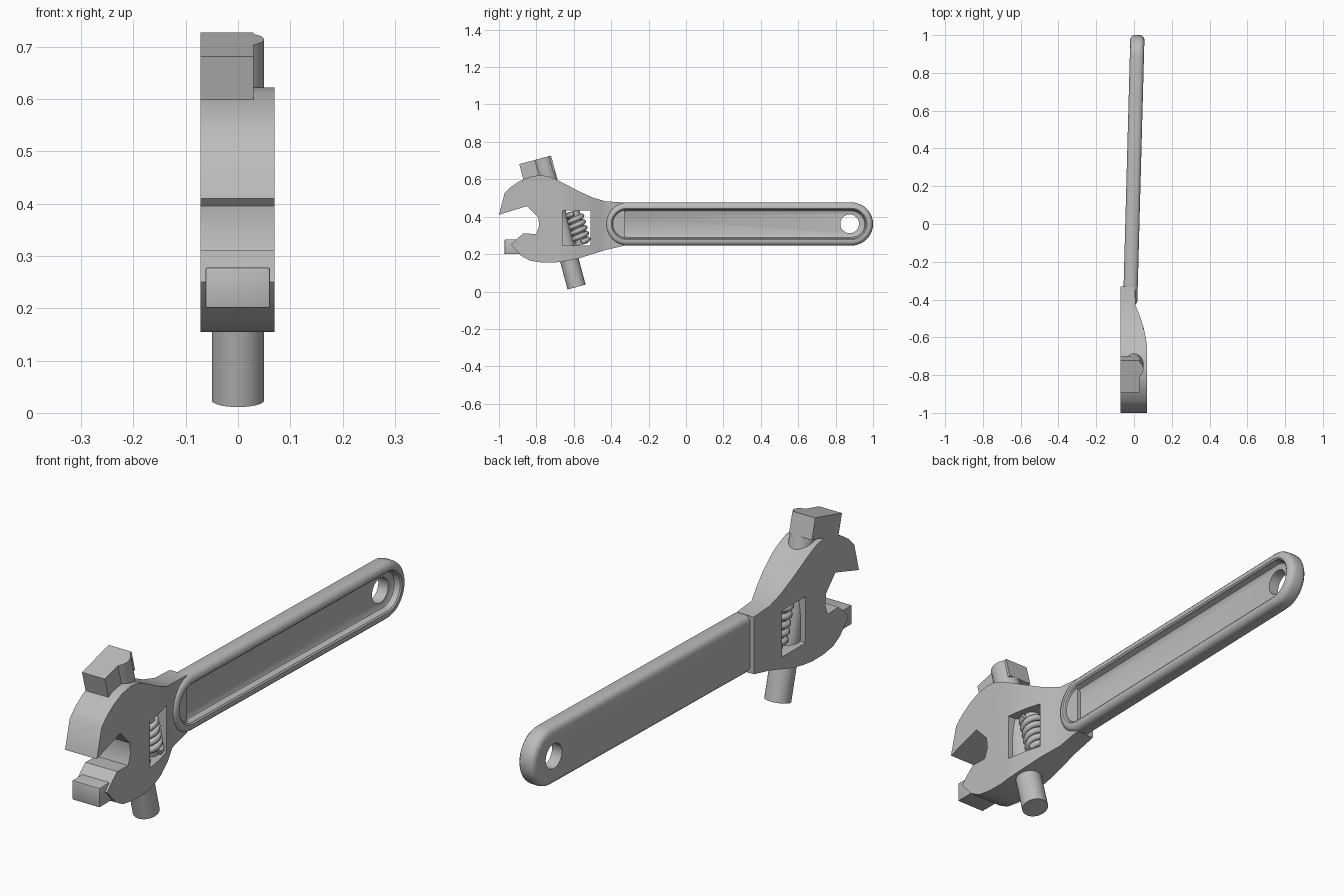
import bpy, bmesh, math
from mathutils import Matrix, Vector

cube = bpy.data.objects.get("Cube")
if cube:
    bpy.data.objects.remove(cube, do_unlink=True)

steel = bpy.data.materials.new("steel_grey")
steel.use_nodes = True
GREY = (0.5, 0.5, 0.5, 1)
steel.diffuse_color = GREY
steel.node_tree.nodes["Principled BSDF"].inputs["Base Color"].default_value = GREY

TILT = math.radians(15)          # lean of the pin and screw towards the front


def finish(name, bm):
    bmesh.ops.recalc_face_normals(bm, faces=bm.faces)
    mesh = bpy.data.meshes.new(name)
    bm.to_mesh(mesh)
    bm.free()
    mesh.materials.append(steel)
    ob = bpy.data.objects.new(name, mesh)
    bpy.context.collection.objects.link(ob)
    return ob


def activate(ob):
    bpy.ops.object.select_all(action='DESELECT')
    ob.select_set(True)
    bpy.context.view_layer.objects.active = ob


def smooth(ob, angle=32):
    activate(ob)
    bpy.ops.object.shade_smooth_by_angle(angle=math.radians(angle))


def prism(name, points, to_3d, low, high):
    """Extrude a 2D outline between two depths."""
    bm = bmesh.new()
    rings = [[bm.verts.new(to_3d(a, b, d)) for a, b in points] for d in (low, high)]
    for ring in rings:
        bm.faces.new(ring)
    n = len(points)
    for i in range(n):
        j = (i + 1) % n
        bm.faces.new((rings[0][i], rings[0][j], rings[1][j], rings[1][i]))
    return finish(name, bm)


def side_on(a, b, d):
    return (d, a, b)


def from_above(a, b, d):
    return (b, a, d)


def box_points(y0, y1, z0, z1):
    return [(y0, z0), (y1, z0), (y1, z1), (y0, z1)]


def cut(ob, tool, operation='DIFFERENCE'):
    mod = ob.modifiers.new("cut", 'BOOLEAN')
    mod.operation, mod.object, mod.solver = operation, tool, 'EXACT'
    activate(ob)
    bpy.ops.object.modifier_apply(modifier=mod.name)
    bpy.data.objects.remove(tool, do_unlink=True)


def bevel(ob, width, segments=2, angle=50):
    mod = ob.modifiers.new("bevel", 'BEVEL')
    mod.width, mod.segments = width, segments
    mod.limit_method, mod.angle_limit = 'ANGLE', math.radians(angle)
    activate(ob)
    bpy.ops.object.modifier_apply(modifier=mod.name)


def rod(name, radius, length, centre, sides=32):
    bm = bmesh.new()
    bmesh.ops.create_cone(bm, cap_ends=True, segments=sides, radius1=radius,
                          radius2=radius, depth=length)
    ob = finish(name, bm)
    ob.matrix_world = Matrix.Translation(centre) @ Matrix.Rotation(TILT, 4, 'X')
    return ob


# Head: side outline, thinned towards the handle by a plan outline
outline = [(-1.0, .41), (-.97, .525), (-.935, .56), (-.89, .59), (-.84, .612), (-.785, .622),
           (-.74, .617), (-.70, .602), (-.57, .535), (-.50, .503), (-.43, .482), (-.33, .476),
           (-.33, .245), (-.43, .222), (-.57, .178), (-.64, .163), (-.70, .155), (-.77, .155),
           (-.835, .165), (-.88, .19), (-.935, .25), (-.90, .285), (-.87, .31), (-.80, .308),
           (-.785, .35), (-.79, .395), (-.85, .457)]
head = prism("head", outline, side_on, -.072, .07)
plan = [(-1.1, -.1), (-.32, -.1), (-.32, .004), (-.43, .008), (-.46, .02), (-.50, .036),
        (-.57, .056), (-.62, .065), (-.66, .07), (-.72, .08), (-1.1, .08)]
cut(head, prism("plan_block", plan, from_above, 0, 1), 'INTERSECT')
cut(head, prism("window_block", box_points(-.66, -.51, .246, .433), side_on, -.2, .2))
smooth(head)

# Handle: concentric rounded loops from the back, over the rim, into the recess
LOOPS = [(.090, -.0375), (.104, -.034), (.112, -.026), (.115, -.015), (.115, .015),
         (.112, .026), (.104, .034), (.094, .0375), (.084, .0375), (.078, .033),
         (.075, .022), (.071, .012), (.062, .007)]
HALF, ARC = .60, 20
bm = bmesh.new()
rings = []
for radius, x in LOOPS:
    ring = []
    for end in (0, 1):
        for k in range(ARC + 1):
            a = math.pi * (end + k / ARC)
            y = radius * math.sin(a) + (HALF if end == 0 else -HALF)
            ring.append(bm.verts.new((x, y, radius * math.cos(a))))
    rings.append(ring)
for r0, r1 in zip(rings, rings[1:]):
    for i in range(len(r0)):
        j = (i + 1) % len(r0)
        bm.faces.new((r0[i], r0[j], r1[j], r1[i]))
bm.faces.new(rings[0])
bm.faces.new(rings[-1])
bm.transform(Matrix.Translation((-.001, .285, .361)) @ Matrix.Rotation(-.027, 4, 'Z'))
handle = finish("handle", bm)

# Hanging hole
circle = [(.875 + .05 * math.cos(t * math.tau / 32), .362 + .05 * math.sin(t * math.tau / 32))
          for t in range(32)]
cut(handle, prism("hole_block", circle, side_on, -.2, .2))
smooth(handle)

# Lower jaw tip
jaw = prism("lower_jaw", box_points(-.97, -.80, .2, .278), side_on, -.062, .061)
bevel(jaw, .004)
smooth(jaw)

# Sliding pin through the head
axis = Vector((0, -math.sin(TILT), math.cos(TILT)))
bottom = Vector((0, -.585, .024))
LENGTH = .714
smooth(rod("sliding_pin", .05, LENGTH, bottom + axis * LENGTH / 2))

# Block on top of the pin
block = prism("pin_block", box_points(-.126, .05, -.085, 0), side_on, -.072, .03)
block.matrix_world = Matrix.Translation(bottom + axis * LENGTH) @ Matrix.Rotation(TILT, 4, 'X')

# Adjusting screw: core and coil
centre = Vector((0, -.58, .34))
smooth(rod("screw_core", .034, .185, centre, 24))
TURNS, STEPS = 5, 20
curve = bpy.data.curves.new("screw_thread", 'CURVE')
curve.dimensions = '3D'
curve.bevel_depth, curve.bevel_resolution, curve.use_fill_caps = .013, 2, True
spline = curve.splines.new('POLY')
spline.points.add(TURNS * STEPS)
for i, p in enumerate(spline.points):
    a = math.tau * i / STEPS
    p.co = (.04 * math.cos(a), .04 * math.sin(a), .16 * (i / (TURNS * STEPS) - .5), 1)
spline.use_smooth = True
curve.materials.append(steel)
thread = bpy.data.objects.new("screw_thread", curve)
bpy.context.collection.objects.link(thread)
thread.matrix_world = Matrix.Translation(centre) @ Matrix.Rotation(TILT, 4, 'X')
